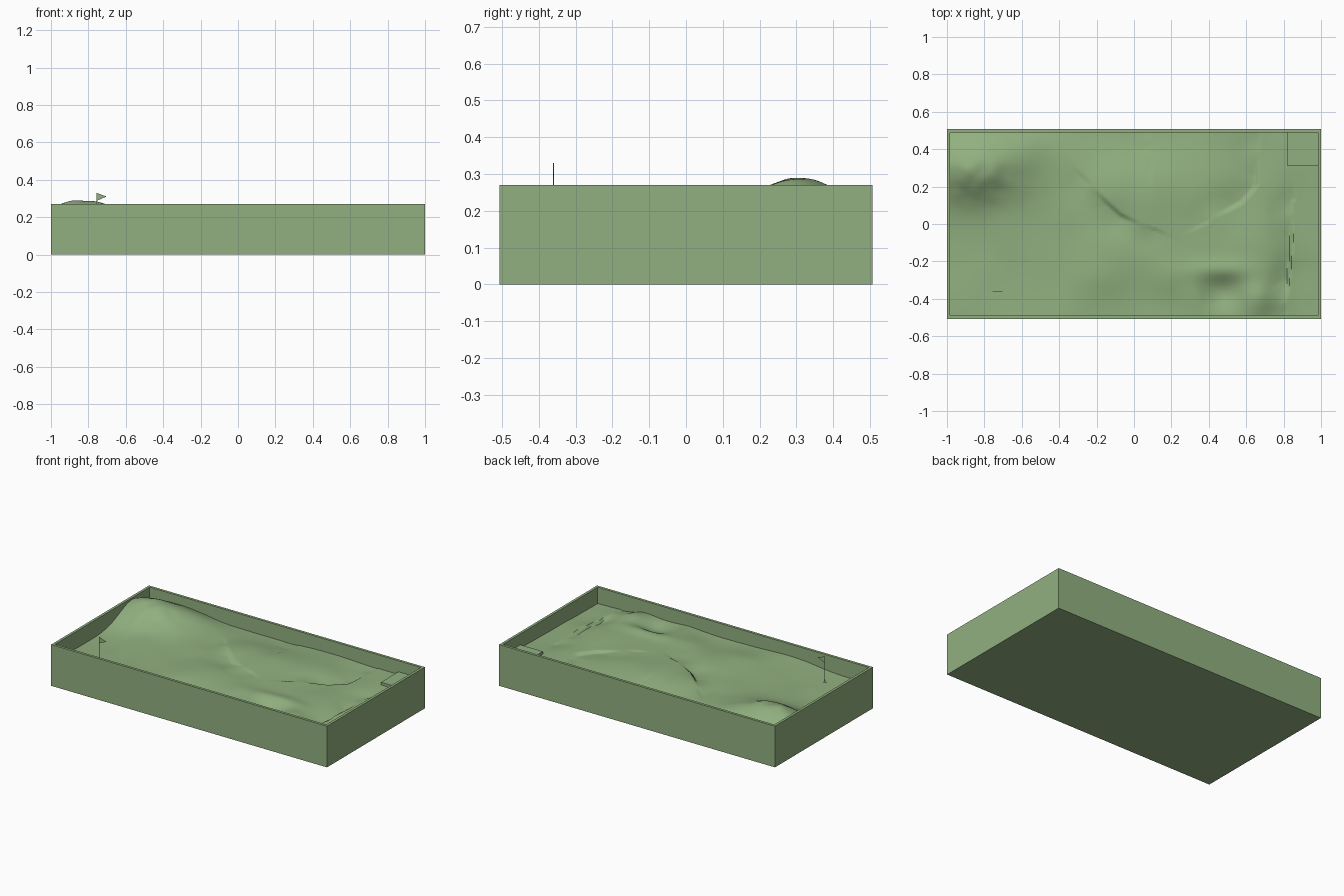
import bpy, bmesh, math
from mathutils import Vector, noise

if "Cube" in bpy.data.objects:
    bpy.data.objects.remove(bpy.data.objects["Cube"])

W, D, H, RIM = 1.0, 0.507, 0.27, 0.017   # half width, half depth, wall height, wall thickness

green = bpy.data.materials.new("grass green")
green.diffuse_color = (0.287, 0.434, 0.216, 1)
green.use_nodes = True
green.node_tree.nodes["Principled BSDF"].inputs["Base Color"].default_value = green.diffuse_color


def add_object(name, bm, smooth=False):
    me = bpy.data.meshes.new(name)
    bmesh.ops.recalc_face_normals(bm, faces=bm.faces)
    bm.to_mesh(me)
    bm.free()
    me.materials.append(green)
    ob = bpy.data.objects.new(name, me)
    bpy.context.collection.objects.link(ob)
    if smooth:
        bpy.ops.object.select_all(action='DESELECT')
        ob.select_set(True)
        bpy.context.view_layer.objects.active = ob
        bpy.ops.object.shade_smooth_by_angle(angle=math.radians(40))
    return ob


def box(name, x0, x1, y0, y1, z0, z1):
    bm = bmesh.new()
    bmesh.ops.create_cube(bm, size=1)
    for v in bm.verts:
        v.co = ((x0 + x1) / 2 + v.co.x * (x1 - x0),
                (y0 + y1) / 2 + v.co.y * (y1 - y0),
                (z0 + z1) / 2 + v.co.z * (z1 - z0))
    return add_object(name, bm)


# tray: solid bottom, thin walls, sunken inside
bm = bmesh.new()
bmesh.ops.create_cube(bm, size=1)
for v in bm.verts:
    v.co = (v.co.x * 2 * W, v.co.y * 2 * D, (v.co.z + 0.5) * H)
top = max(bm.faces, key=lambda f: f.calc_center_median().z)
bmesh.ops.inset_region(bm, faces=[top], thickness=RIM, use_even_offset=True)
ext = bmesh.ops.extrude_discrete_faces(bm, faces=[top])
for v in ext["faces"][0].verts:
    v.co.z = 0.08
add_object("tray", bm)

# rough ground levels (x, y, z), blended smoothly
LEVELS = [(-0.95, -0.45, 0.160), (-0.76, -0.36, 0.165), (-0.95, -0.1, 0.155),
          (-0.4, -0.45, 0.190), (-0.5, -0.15, 0.190), (-0.55, 0.1, 0.185),
          (-0.95, 0.1, 0.165), (-0.8, 0.3, 0.175), (-0.4, 0.45, 0.165),
          (-0.35, 0.25, 0.200), (0.0, -0.45, 0.178), (-0.05, -0.15, 0.205),
          (0.0, 0.2, 0.220), (0.0, 0.47, 0.170), (0.3, 0.25, 0.215),
          (0.3, 0.47, 0.180), (0.3, -0.1, 0.205), (0.4, -0.45, 0.185),
          (0.6, -0.1, 0.205), (0.6, 0.15, 0.190), (0.65, 0.45, 0.180),
          (0.9, 0.4, 0.180), (0.95, 0.05, 0.170), (0.95, -0.4, 0.165)]
# mounds and hollows (x, y, radius x, radius y, height)
MOUNDS = [(-0.845, 0.30, 0.18, 0.125, 0.116), (-0.58, 0.40, 0.13, 0.08, 0.025),
          (0.68, -0.40, 0.08, 0.07, 0.035), (0.47, -0.25, 0.12, 0.04, 0.020),
          (0.48, -0.37, 0.07, 0.06, -0.022), (0.33, -0.36, 0.05, 0.09, 0.012),
          (-0.13, 0.02, 0.10, 0.07, -0.012), (0.18, -0.30, 0.08, 0.08, 0.010),
          (-0.2, -0.3, 0.1, 0.07, 0.008)]
# small banks: polyline and drop on its right hand side
BANKS = [([(-0.22, 0.20), (-0.13, 0.11), (-0.07, 0.055), (0.05, 0.0)], 0.016),
         ([(0.67, 0.38), (0.66, 0.2), (0.58, 0.11), (0.43, 0.03)], -0.014),
         ([(0.85, 0.05), (0.845, -0.15), (0.82, -0.42)], -0.020),
         ([(0.09, 0.45), (0.09, 0.36)], 0.010)]


def bank_offset(x, y, line, drop):
    best, side = 9, 0
    p = Vector((x, y))
    for a, b in zip(line, line[1:]):
        a, b = Vector(a), Vector(b)
        d = b - a
        t = min(1, max(0, (p - a).dot(d) / d.length_squared))
        q = p - a - d * t
        if q.length < best:
            best, side = q.length, d.x * q.y - d.y * q.x
    if side >= 0:
        return 0
    fade = min(1, min((p - Vector(line[i])).length for i in (0, -1)) / 0.12)
    return -abs(drop) * fade * min(1, best / 0.012) * math.exp(-(best / 0.1) ** 2)


def ground(x, y):
    ws = zs = 0
    for px, py, pz in LEVELS:
        w = math.exp(-((x - px) ** 2 + (y - py) ** 2) / (2 * 0.13 ** 2)) + 1e-6
        ws += w
        zs += w * pz
    z = zs / ws
    for mx, my, rx, ry, h in MOUNDS:
        z += h * math.exp(-0.5 * (((x - mx) / rx) ** 2 + ((y - my) / ry) ** 2))
    for line, drop in BANKS:
        z += bank_offset(x, y, line, drop)
    rock = math.exp(-(((x + 0.82) / 0.2) ** 2 + ((y - 0.24) / 0.12) ** 2))
    z += 0.004 * noise.noise(Vector((x * 5, y * 5, 0.3)))
    z += 0.007 * rock * noise.noise(Vector((x * 14, y * 14, 2.0)))
    return z


# terrain surface filling the tray
bm = bmesh.new()
bmesh.ops.create_grid(bm, x_segments=180, y_segments=90, size=1)
for v in bm.verts:
    x, y = v.co.x * (W - RIM), v.co.y * (D - RIM)
    v.co = (x, y, ground(x, y))
add_object("terrain", bm, smooth=True)

# flat raised tee in the back right corner
box("tee_platform", 0.82, W - RIM, 0.31, D - RIM, 0.12, 0.198)

# flag: cup, pole and pennant
FX, FY = -0.755, -0.36
base = ground(FX, FY)


def cylinder(name, r, z0, z1, n):
    bm = bmesh.new()
    bmesh.ops.create_cone(bm, cap_ends=True, segments=n, radius1=r, radius2=r, depth=z1 - z0)
    bmesh.ops.translate(bm, verts=bm.verts, vec=(FX, FY, (z0 + z1) / 2))
    return add_object(name, bm, smooth=True)


cylinder("cup", 0.009, base - 0.02, base + 0.002, 24)
cylinder("flag_pole", 0.0015, base - 0.01, 0.33, 10)
bm = bmesh.new()
vs = [bm.verts.new((FX + dx, FY - 0.0008, z)) for dx, z in ((0, 0.33), (0, 0.288), (0.052, 0.311))]
ext = bmesh.ops.extrude_face_region(bm, geom=[bm.faces.new(vs)])
for v in ext["geom"]:
    if isinstance(v, bmesh.types.BMVert):
        v.co.y += 0.0016
add_object("pennant", bm)
